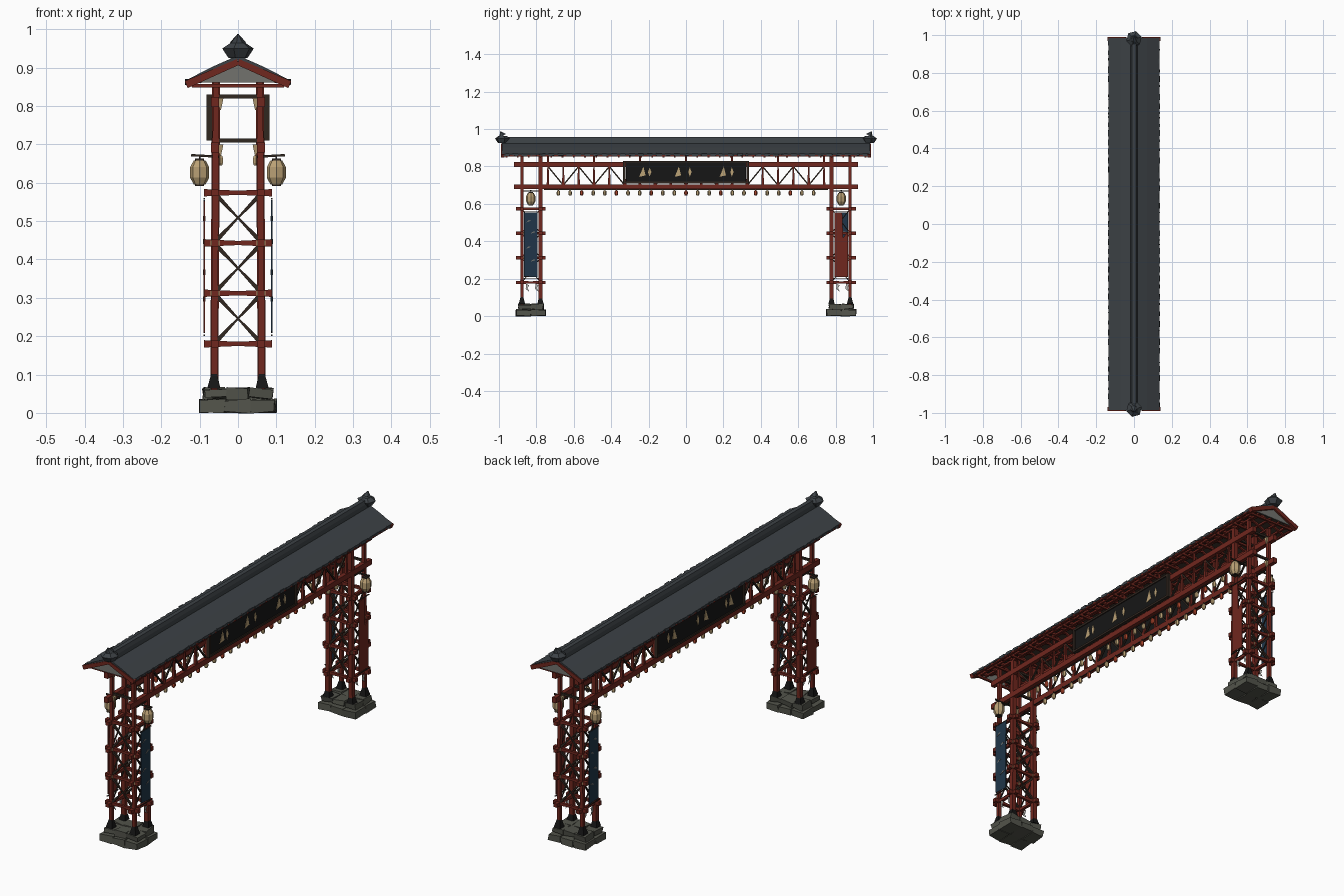
import bpy, bmesh, math, random
from mathutils import Vector, Matrix

random.seed(4)
cube = bpy.data.objects.get("Cube")
if cube:
    bpy.data.objects.remove(cube, do_unlink=True)


def material(name, r, g, b):
    m = bpy.data.materials.new(name)
    m.use_nodes = True
    m.diffuse_color = (r, g, b, 1)
    m.node_tree.nodes["Principled BSDF"].inputs["Base Color"].default_value = (r, g, b, 1)
    return m


RED = material("red timber", .16, .02, .013)
SLATE = material("slate", .045, .053, .06)
BEIGE = material("beige paper", .5, .36, .18)
STONE = material("stone", .085, .088, .07)
BLUE = material("blue cloth", .014, .036, .065)
ORANGE = material("orange paper", .42, .06, .025)
BROWN = material("dark brown", .03, .02, .014)
BLACK = material("black", .008, .008, .008)
GREY = material("pale grey", .17, .17, .155)
WHITE = material("white paper", .5, .5, .47)


def finish(name, bm, mat):
    bmesh.ops.recalc_face_normals(bm, faces=bm.faces)
    mesh = bpy.data.meshes.new(name)
    bm.to_mesh(mesh)
    bm.free()
    mesh.materials.append(mat)
    ob = bpy.data.objects.new(name, mesh)
    bpy.context.collection.objects.link(ob)
    return ob


def box(bm, c, size, jitter=0):
    vs = bmesh.ops.create_cube(bm, matrix=Matrix.Translation(c) @ Matrix.Diagonal((*size, 1)))["verts"]
    for v in vs:
        v.co += Vector([random.uniform(-jitter, jitter) for _ in range(3)])


def beam(bm, a, b, w0, w1=None, sides=4):
    """Tapered prism between two points."""
    a, b = Vector(a), Vector(b)
    w1 = w0 if w1 is None else w1
    d = b - a
    k = .7071
    m = Matrix.Translation((a + b) / 2) @ d.to_track_quat('Z', 'Y').to_matrix().to_4x4() @ Matrix.Rotation(math.pi / 4, 4, 'Z')
    bmesh.ops.create_cone(bm, cap_ends=True, segments=sides, radius1=w0 * k, radius2=w1 * k, depth=d.length, matrix=m)


def bow(bm, a, b, w_end, w_mid):
    """Beam that is thinner in the middle."""
    mid = (Vector(a) + Vector(b)) / 2
    beam(bm, a, mid, w_end, w_mid)
    beam(bm, mid, b, w_mid, w_end)


def extrude_y(bm, profile, y0, y1):
    rings = [[bm.verts.new((x, y, z)) for x, z in profile] for y in (y0, y1)]
    n = len(profile)
    for i in range(n):
        j = (i + 1) % n
        bm.faces.new((rings[0][i], rings[0][j], rings[1][j], rings[1][i]))
    bm.faces.new(rings[0])
    bm.faces.new(rings[1])


def plate(bm, x, pts, t=.004):
    """Thin polygon in the y-z plane."""
    f = bm.faces.new([bm.verts.new((x - t / 2, y, z)) for y, z in pts])
    r = bmesh.ops.extrude_face_region(bm, geom=[f])
    bmesh.ops.translate(bm, vec=(t, 0, 0), verts=[v for v in r["geom"] if isinstance(v, bmesh.types.BMVert)])


def lantern(bm, c, r, h, sides):
    for z0, z1, a, b in ((-.5, -.22, .62, 1), (-.22, .22, 1, 1), (.22, .5, 1, .62)):
        bmesh.ops.create_cone(bm, cap_ends=True, segments=sides, radius1=r * a, radius2=r * b, depth=h * (z1 - z0),
                              matrix=Matrix.Translation(Vector(c) + Vector((0, 0, h * (z0 + z1) / 2))))


PX, INNER, OUTER = .06, .778, .877
LEVELS = (.18, .312, .443, .574)

# Towers at both ends
for sy, end in ((-1, "front"), (1, "back")):
    cy = sy * .83
    stones, feet, posts, rails, braces = [bmesh.new() for _ in range(5)]
    for ix in (-1, 0, 1):
        for iy in (-1, 1):
            box(stones, (ix * .066, cy + iy * .039, .018), (.064, .077, .032), .004)
            box(stones, (ix * .06, cy + iy * .033, .051), (.058, .064, .024), .005)
    for sx in (-1, 1):
        for y, w in ((INNER, .021), (OUTER, .016)):
            beam(feet, (sx * .063, sy * y, .064), (sx * .062, sy * y, .105), .034, .014)
            beam(posts, (sx * .062, sy * y, .06), (sx * .057, sy * y, .87), w)
    for k, z in enumerate(LEVELS):
        for y in (INNER, OUTER):
            bow(rails, (-.088, sy * y, z), (.088, sy * y, z), .019, .011)
        for sx in (-1, 1):
            bow(rails, (sx * PX, sy * .75, z), (sx * PX, sy * .91, z), .018, .012)
        if k < 3:
            z2 = LEVELS[k + 1]
            for s in (-1, 1):
                for y in (INNER, OUTER):
                    bow(braces, (-s * .055, sy * y, z + .008), (s * .055, sy * y, z2 - .008), .012, .005)
                a, b = (INNER, OUTER) if s > 0 else (OUTER, INNER)
                for x in (-PX, PX):
                    beam(braces, (x, sy * a, z), (x, sy * b, z2), .005)
    # Upper cross ties and lantern arms
    for y in (INNER, OUTER):
        for z in (.71, .825):
            beam(braces, (-.056, sy * y, z), (.056, sy * y, z), .01)
    for sx in (-1, 1):
        beam(braces, (sx * .05, cy, .668), (sx * .122, cy, .672), .006)
        beam(braces, (sx * .1, cy, .67), (sx * .1, cy, .655), .004)
        beam(braces, (sx * PX, sy * INNER, .668), (sx * PX, sy * OUTER, .668), .006)
        for z in (.203, .558):
            beam(braces, (sx * .088, cy - .042, z), (sx * .088, cy + .042, z), .004)
    for n, bm, mat in (("stone_base", stones, STONE), ("post_feet", feet, BLACK), ("posts", posts, RED),
                       ("tower_rails", rails, RED), ("tower_braces", braces, BROWN)):
        finish(f"{end}_{n}", bm, mat)

    # Brackets, paper streamers and large lanterns
    brackets, streamers, lamps, caps = [bmesh.new() for _ in range(4)]
    for sx in (-1, 1):
        for z in (.805, .685):
            beam(brackets, (sx * .046, sy * OUTER, z - .015), (sx * .046, sy * OUTER, z + .015), .003, .016)
        for y in (INNER, OUTER):
            for z in LEVELS[1:3]:
                box(brackets, (sx * PX, sy * y, z), (.023, .023, .012))
        for i in (-1, 1):
            y = cy + i * .025
            plate(streamers, sx * .066, [(y, .172), (y + .016, .165), (y + .008, .15), (y + .018, .13), (y - .002, .145)], .002)
        lantern(lamps, (sx * .1, cy, .627), .025, .062, 8)
        for z in (.594, .66):
            box(caps, (sx * .1, cy, z), (.024, .024, .006))
    for n, bm, mat in (("brackets", brackets, BEIGE), ("streamers", streamers, WHITE),
                       ("large_lanterns", lamps, BEIGE), ("lantern_caps", caps, BROWN)):
        finish(f"{end}_{n}", bm, mat)

    # Hanging banners, blue on one side and torn red on the other
    blue, red, marks = bmesh.new(), bmesh.new(), bmesh.new()
    bx = -sy * .088
    plate(blue, bx, [(cy - .035, .212), (cy + .035, .208), (cy + .036, .555), (cy - .036, .555)])
    plate(red, -bx, [(cy - .035, .21), (cy + .035, .208), (cy + .035, .45), (cy + .01, .42),
                     (cy + .005, .553), (cy - .035, .553)])
    for i, z in enumerate((.29, .36, .44, .5)):
        o = .012 * (-1) ** i
        plate(marks, bx, [(cy + o - .014, z), (cy + o + .014, z + .01), (cy + o + .002, z + .014)], .007)
    finish(end + "_blue_banner", blue, BLUE)
    finish(end + "_red_banner", red, RED)
    finish(end + "_banner_patches", marks, GREY)

# Long beams, truss, sign boards and strings of small lanterns
beams, truss, boards, frames, ornaments = [bmesh.new() for _ in range(5)]
small = {BEIGE: bmesh.new(), ORANGE: bmesh.new()}
for sx in (-1, 1):
    for z in (.692, .81):
        box(beams, (sx * PX, 0, z), (.02, 1.84, .026))
    for i in range(-9, 10):
        y = i * .082
        beam(beams, (sx * PX, y, .70), (sx * PX, y, .80), .014, .007)
        if i < 9:
            up = i % 2
            beam(truss, (sx * PX, y, .80 if up else .70), (sx * PX, y + .082, .70 if up else .80), .007)
        if i % 3 == 0:
            beam(beams, (sx * PX, y, .82), (sx * PX, y, .87), .01)
    beam(truss, (sx * .05, -.76, .677), (sx * .05, .76, .677), .004)
    for i in range(-11, 12):
        mat = ORANGE if i % 3 == 0 else BEIGE
        lantern(small[mat], (sx * .047, i * .062, .658), .0095, .027, 6)
        beam(truss, (sx * .047, i * .062, .67), (sx * .047, i * .062, .68), .004)
    box(boards, (sx * .073, 0, .77), (.008, .64, .10))
    for s in (-1, 1):
        box(frames, (sx * .074, 0, .77 + s * .055), (.016, .67, .010))
        box(frames, (sx * .074, s * .33, .77), (.016, .012, .12))
    # Abstract gilded diamonds and triangles
    for y in (-.23, -.04, .2):
        plate(ornaments, sx * .077, [(y - .02, .745), (y + .014, .752), (y + .002, .80)], .004)
    for y in (-.195, .02, .245):
        plate(ornaments, sx * .077, [(y, .745), (y + .01, .77), (y, .795), (y - .008, .77)], .004)
for n, bm, mat in (("long_beams", beams, RED), ("truss", truss, BROWN), ("sign_boards", boards, BLACK),
                   ("sign_frames", frames, BROWN), ("sign_ornaments", ornaments, BEIGE)):
    finish(n, bm, mat)
for mat, bm in small.items():
    finish("small_lanterns_" + mat.name.split()[0], bm, mat)

# Roof: slate slopes, dark soffit, red rafters and purlins
roof, soffit, rafters, tiles = [bmesh.new() for _ in range(4)]
for s in (-1, 1):
    extrude_y(roof, [(0, .932), (s * .07, .901), (s * .134, .868), (s * .134, .861), (s * .07, .892), (0, .92)], -.985, .985)
    extrude_y(soffit, [(0, .919), (s * .07, .891), (s * .13, .861), (s * .128, .857), (s * .07, .886), (0, .913)], -.975, .975)
    for i in range(-16, 17):
        beam(rafters, (0, i * .06, .908), (s * .13, i * .06, .853), .009)
    for x, z in ((.03, .895), (.06, .876), (.1, .865), (.128, .857)):
        beam(rafters, (s * x, -.975, z), (s * x, .975, z), .009)
    for e in (-1, 1):
        beam(rafters, (0, e * .98, .915), (s * .135, e * .98, .856), .016, .02)
    for i in range(-20, 21):
        box(tiles, (s * .132, i * .048, .863), (.008, .03, .012), .002)
for i in range(-8, 9):
    beam(rafters, (-.12, i * .12, .853), (.12, i * .12, .853), .009)
finish("roof_slopes", roof, SLATE)
finish("roof_soffit", soffit, BROWN)
finish("eave_tiles", tiles, SLATE)
finish("rafters", rafters, RED)

# Gable ends, ridge and end finials
gables, ridge, finials = bmesh.new(), bmesh.new(), bmesh.new()
for e in (-1, 1):
    extrude_y(gables, [(-.105, .861), (.105, .861), (0, .906)], e * .972, e * .979)
    y = e * .98
    beam(finials, (0, y, .925), (0, y, .95), .036, .06, 6)
    beam(finials, (0, y, .95), (0, y, .964), .06, .03, 6)
    beam(finials, (0, y, .964), (0, y + e * .012, .987), .03, .003, 6)
extrude_y(ridge, [(-.02, .92), (-.016, .942), (-.01, .958), (.01, .958), (.016, .942), (.02, .92)], -.985, .985)
finish("gable_panels", gables, GREY)
finish("roof_ridge", ridge, SLATE)
finish("ridge_finials", finials, SLATE)
